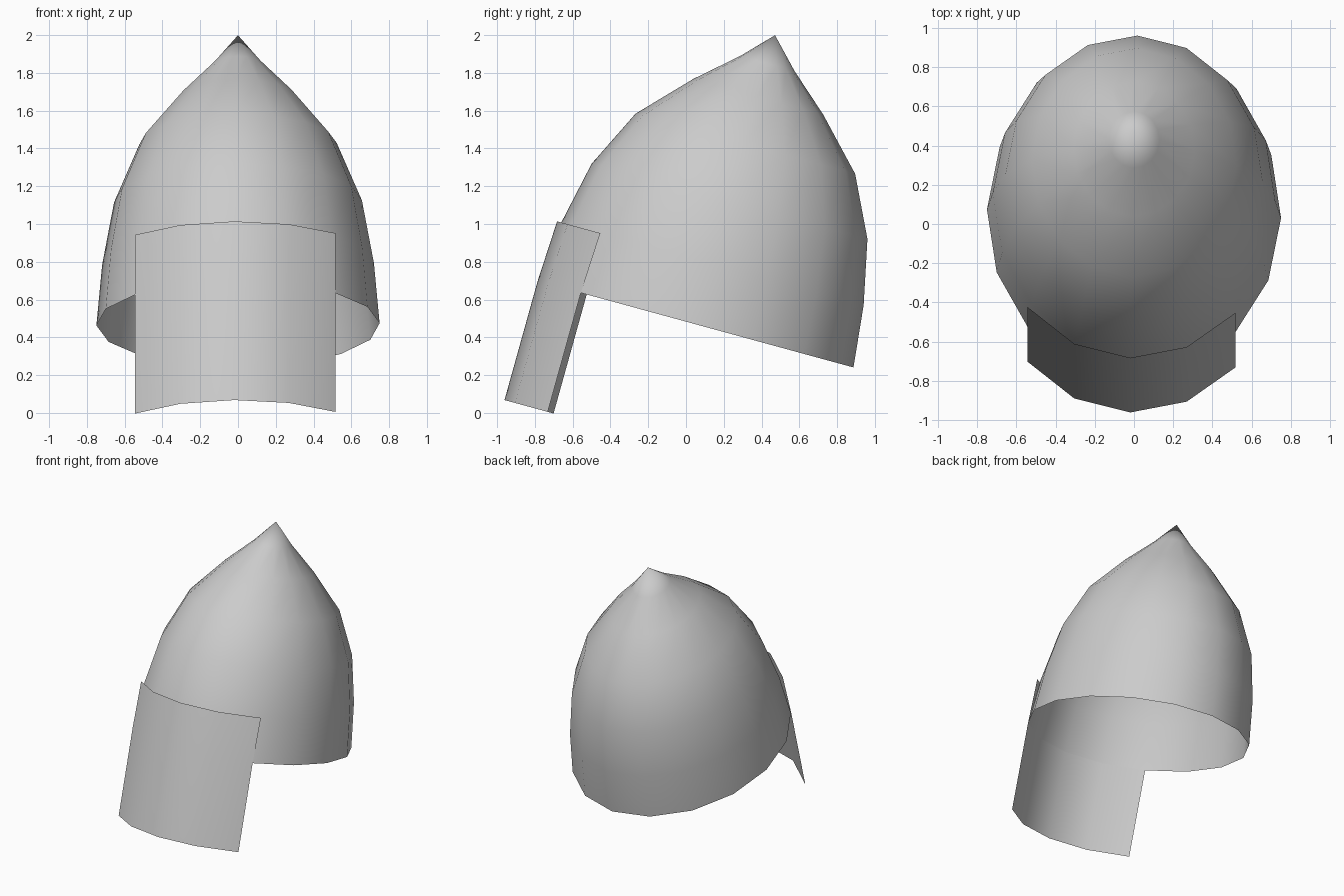
import bpy, bmesh
from math import sin, cos, radians

if "Cube" in bpy.data.objects:
    bpy.data.objects.remove(bpy.data.objects["Cube"])

SIDES = 16
TILT = radians(-15.3)      # whole piece leans back
SKEW = radians(-1.5)       # slight twist of the segments
ASPECT = 0.867             # width / depth of the oval
CENTRE = -0.073


def oval(i, r, z, shift=0.0):
    a = i * 2 * radians(180) / SIDES + SKEW
    return (ASPECT * r * cos(a), CENTRE + shift + r * sin(a), z)


def finish(name, bm):
    bmesh.ops.recalc_face_normals(bm, faces=bm.faces[:])
    me = bpy.data.meshes.new(name)
    bm.to_mesh(me)
    bm.free()
    me.shade_smooth()
    ob = bpy.data.objects.new(name, me)
    ob.rotation_euler.x = TILT
    bpy.context.collection.objects.link(ob)
    return ob


def bridge(bm, rows, closed):
    for lo, hi in zip(rows, rows[1:]):
        n = len(lo)
        for i in range(n if closed else n - 1):
            j = (i + 1) % n
            bm.faces.new((lo[i], lo[j], hi[j], hi[i]))


# Pointed dome: oval rings closing to an apex, open at the bottom
profile = [(0.865, 0.466), (0.830, 0.798), (0.757, 1.141), (0.603, 1.457),
           (0.357, 1.715), (0.150, 1.897)]
bm = bmesh.new()
rings = [[bm.verts.new(oval(i, r, z)) for i in range(SIDES)] for r, z in profile]
bridge(bm, rings, True)
tip = bm.verts.new((0, CENTRE, 2.053))
for i in range(SIDES):
    bm.faces.new((rings[-1][i], rings[-1][(i + 1) % SIDES], tip))
finish("helmet_dome", bm)

# Face guard: front quarter of the rim oval, standing just off the dome
bm = bmesh.new()
rows = [[bm.verts.new(oval(i, 0.865, z, s)) for i in range(10, 15)]
        for z, s in ((-0.188, -0.007), (0.466, -0.004), (0.798, 0.012))]
bridge(bm, rows, False)
# open sheet: make the outside face forward
guard = finish("face_guard", bm)
if guard.data.polygons[0].normal.y > 0:
    guard.data.flip_normals()
